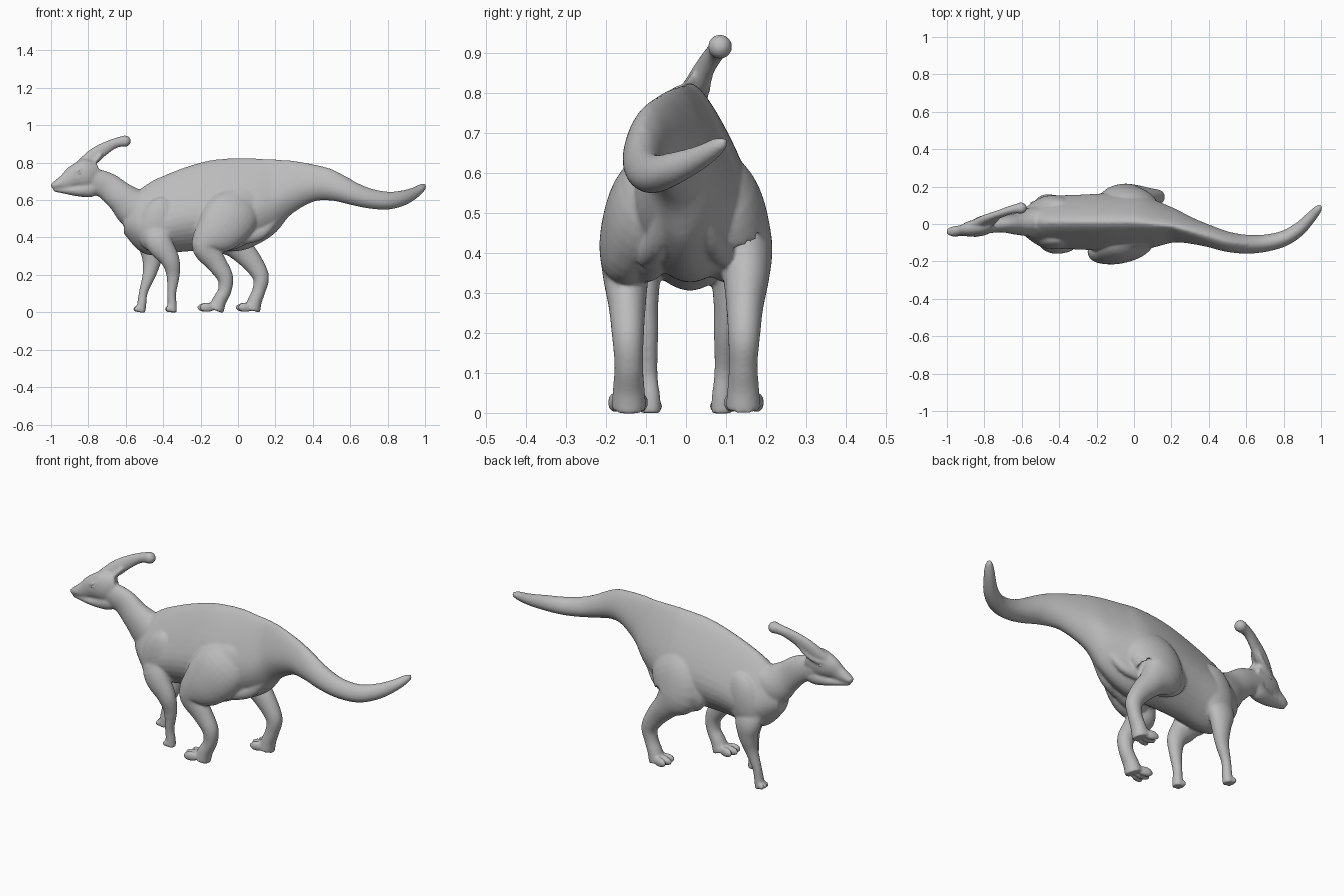
import bpy
import bmesh
import math
from mathutils import Vector, Matrix

default_cube = bpy.data.objects.get("Cube")
if default_cube:
    bpy.data.objects.remove(default_cube, do_unlink=True)

# One plain clay colour for the whole animal
clay = bpy.data.materials.new("clay_grey")
clay.use_nodes = True
clay_colour = (0.5, 0.5, 0.5, 1)
clay.diffuse_color = clay_colour
clay.node_tree.nodes["Principled BSDF"].inputs["Base Color"].default_value = clay_colour
clay.node_tree.nodes["Principled BSDF"].inputs["Roughness"].default_value = 0.6


def catmull_rom(before, start, end, after, t):
    """Blend smoothly between the start and end stations."""
    result = []
    for p, q, r, s in zip(before, start, end, after):
        result.append(q + (r - p) * t / 2
                      + (p - 2.5 * q + 2 * r - s / 2) * t * t
                      + (1.5 * (q - r) + (s - p) / 2) * t ** 3)
    return result


def loft(bm, stations, taper=0, sides=28, steps=5, level=False):
    """Closed tube through stations of x, y, z, side radius, upright radius."""
    smooth = []
    last = len(stations) - 1
    for index in range(last):
        before = stations[max(index - 1, 0)]
        after = stations[min(index + 2, last)]
        for step in range(steps):
            smooth.append(catmull_rom(before, stations[index],
                                      stations[index + 1], after, step / steps))
    smooth.append(stations[last])

    centres = [Vector(station[:3]) for station in smooth]
    rings = []
    for index, station in enumerate(smooth):
        ahead = centres[min(index + 1, len(centres) - 1)]
        behind = centres[max(index - 1, 0)]
        tangent = ahead - behind
        if level:
            tangent.z = 0
        tangent.normalize()
        side = Vector((0, 1, 0))
        side = (side - tangent * side.dot(tangent)).normalized()
        upright = tangent.cross(side)
        width, height = max(station[3], 0.004), max(station[4], 0.004)
        narrowing = taper * min(1, height / 0.2)
        ring = []
        for corner in range(sides):
            angle = math.tau * corner / sides
            rise = math.sin(angle)
            across = math.cos(angle) * (1 - narrowing * rise)
            across *= 1 - narrowing * 0.8 * min(rise, 0) ** 2
            ring.append(bm.verts.new(centres[index] + side * width * across
                                     + upright * height * rise))
        rings.append(ring)
    for ring, following in zip(rings, rings[1:]):
        for corner in range(sides):
            other = (corner + 1) % sides
            bm.faces.new((ring[corner], ring[other], following[other], following[corner]))
    bm.faces.new(rings[0][::-1])
    bm.faces.new(rings[-1])


def blob(bm, centre, size, yaw=0, pitch=0):
    """Ellipsoid mass, turned about the upright and sideways axes."""
    matrix = (Matrix.Translation(centre) @ Matrix.Rotation(yaw, 4, "Z")
              @ Matrix.Rotation(pitch, 4, "Y") @ Matrix.Diagonal((*size, 1)))
    bmesh.ops.create_uvsphere(bm, u_segments=24, v_segments=16, radius=1, matrix=matrix)


def finish(bm, name):
    """Turn the mesh into a smooth shaded object."""
    bmesh.ops.recalc_face_normals(bm, faces=bm.faces[:])
    mesh = bpy.data.meshes.new(name)
    bm.to_mesh(mesh)
    bm.free()
    mesh.materials.append(clay)
    mesh.shade_smooth()
    part = bpy.data.objects.new(name, mesh)
    bpy.context.collection.objects.link(part)
    return part


skin = bmesh.new()

# Torso and swept tail, narrow along the spine and wide at the belly
torso = [
    (-.61, .01, .49, .05, .07), (-.53, .01, .49, .11, .16), (-.45, .01, .505, .132, .2),
    (-.3, .01, .545, .138, .222), (-.15, .01, .57, .145, .24), (0, .01, .575, .145, .248),
    (.1, 0, .59, .122, .23), (.2, -.01, .62, .09, .195), (.28, -.03, .665, .07, .145),
    (.4, -.065, .69, .057, .1), (.5, -.095, .68, .053, .083), (.6, -.108, .643, .05, .068),
    (.7, -.103, .61, .046, .055), (.8, -.078, .597, .042, .048), (.88, -.03, .61, .037, .042),
    (.94, .03, .635, .03, .033), (.98, .075, .662, .023, .025), (1, .1, .675, .01, .012),
]
loft(skin, torso, taper=.5, sides=40, level=True)

# Raised spine ridge following the top of the torso
ridge = [(x, y, z + h - .008, .012, .01) for x, y, z, w, h in torso[2:12]]
loft(skin, ridge, sides=12)

# Neck
loft(skin, [(-.42, .01, .52, .09, .14), (-.54, .01, .55, .08, .115), (-.625, 0, .615, .058, .083),
            (-.7, 0, .675, .045, .073), (-.79, -.01, .71, .04, .065)])

# Skull with a tapering snout, and the lower jaw beneath it
loft(skin, [(-1, -.04, .675, .015, .012), (-.97, -.04, .682, .027, .025), (-.92, -.035, .7, .03, .045),
            (-.87, -.025, .725, .043, .065), (-.81, -.015, .74, .047, .08),
            (-.75, .005, .755, .035, .055)])
loft(skin, [(-.985, -.04, .657, .015, .012), (-.93, -.035, .653, .025, .019),
            (-.86, -.025, .65, .035, .03), (-.79, -.01, .66, .04, .045), (-.74, 0, .68, .03, .03)])

# Backswept crest with a rounded end and two raised folds
crest = [(-.88, -.02, .76, .022, .02), (-.82, .01, .795, .028, .037), (-.77, .033, .835, .025, .041),
         (-.72, .053, .871, .022, .035), (-.66, .075, .903, .023, .027), (-.61, .085, .915, .027, .029)]
loft(skin, crest)
blob(skin, (-.605, .085, .915), (.033, .031, .031))
for side in (-1, 1):
    loft(skin, [(-.84, -.01 + side * .035, .76, .012, .012), (-.78, .015 + side * .032, .79, .01, .012),
                (-.73, .04 + side * .018, .845, .01, .01)], sides=10)
    blob(skin, (-.85, -.02 + side * .037, .762), (.03, .012, .009), yaw=.3, pitch=-.4)
    # Shoulder mass
    blob(skin, (-.43, .01 + side * .09, .47), (.1, .055, .15), pitch=.3)
    # Broad haunch blending the thigh into the flank
    blob(skin, (-.02, side * .085, .5), (.22, .075, .15), yaw=side * -.25, pitch=-.6)
    # Skin fold reaching from the flank to the root of the tail
    loft(skin, [(.02, side * .1, .4, .03, .04), (.12, side * .07, .43, .03, .04),
                (.21, side * .04 - .01, .53, .025, .035), (.31, side * .025 - .04, .63, .02, .03)],
         sides=14)


def leg(side, path, spread, radii):
    """Loft a leg from its side-on path and shared thicknesses."""
    loft(skin, [(x, side * y, z, *size) for (x, z), y, size in zip(path, spread, radii)])


def toes(x, y, z, length, count, gap):
    """Row of stubby toes fanned out at the front of a foot."""
    for toe in range(count):
        offset = toe - (count - 1) / 2
        reach = length * (1 - .15 * abs(offset))
        blob(skin, (x - reach / 2, y + offset * gap, z), (reach, gap * .52, z),
             yaw=-offset * .2)


# Hind legs, the near one stepping forward
hind_spread = (.03, .1, .14, .15, .147, .145, .143, .143, .143)
hind_radii = ((.05, .08), (.08, .14), (.075, .13), (.06, .075), (.047, .056),
              (.04, .044), (.036, .036), (.04, .038), (.044, .045))
leg(-1, [(.04, .64), (-.02, .54), (-.1, .44), (-.175, .355), (-.12, .27),
         (-.07, .19), (-.07, .12), (-.1, .06), (-.12, .01)], hind_spread, hind_radii)
leg(1, [(.06, .64), (0, .54), (-.05, .43), (.005, .35), (.075, .27),
        (.122, .19), (.113, .12), (.09, .06), (.075, .01)], hind_spread, hind_radii)
toes(-.145, -.145, .026, .05, 3, .032)
toes(.06, .145, .026, .05, 3, .032)

# Front legs, the far one reaching ahead
fore_spread = (.05, .105, .11, .1, .095, .09, .09)
fore_radii = ((.04, .08), (.05, .075), (.042, .052), (.031, .036),
              (.024, .024), (.026, .025), (.028, .027))
leg(-1, [(-.43, .52), (-.43, .39), (-.365, .285), (-.347, .2),
         (-.355, .1), (-.352, .04), (-.353, 0)], fore_spread, fore_radii)
leg(1, [(-.46, .5), (-.46, .37), (-.46, .28), (-.475, .2),
        (-.505, .11), (-.515, .04), (-.522, 0)], fore_spread, fore_radii)
toes(-.36, -.09, .017, .022, 3, .02)
toes(-.53, .09, .017, .022, 3, .02)

# Fuse all masses into one continuous hide
body = finish(skin, "body_skin")
fuse = body.modifiers.new("fuse", "REMESH")
fuse.mode = "VOXEL"
fuse.voxel_size = .006
fuse.use_smooth_shade = True
soften = body.modifiers.new("soften", "SMOOTH")
soften.factor = .5
soften.iterations = 12
bpy.context.view_layer.objects.active = body
body.select_set(True)
for modifier in (fuse.name, soften.name):
    bpy.ops.object.modifier_apply(modifier=modifier)

# Eyes set below the brows
for side, name in ((-1, "right_eye"), (1, "left_eye")):
    eye = bmesh.new()
    blob(eye, (-.845, -.02 + side * .042, .745), (.013, .007, .012), yaw=.3)
    finish(eye, name)
